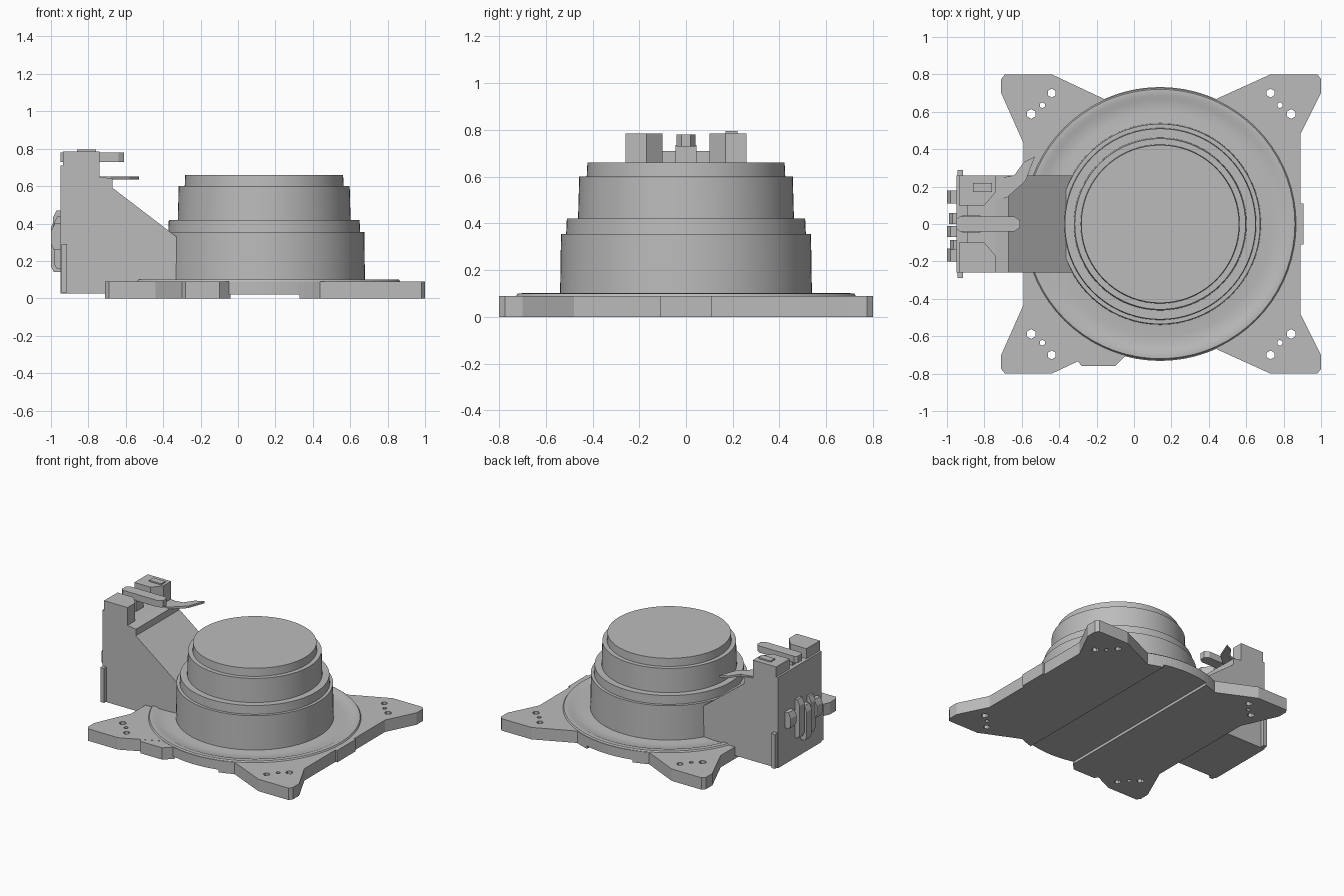
import bpy, bmesh, math

if "Cube" in bpy.data.objects:
    bpy.data.objects.remove(bpy.data.objects["Cube"])

CX = 0.14  # centre of the round housing

grey = bpy.data.materials.new("plain grey")
grey.diffuse_color = (0.5, 0.5, 0.5, 1)
grey.use_nodes = True
grey.node_tree.nodes["Principled BSDF"].inputs["Base Color"].default_value = grey.diffuse_color


def finish(name, bm, smooth=False):
    bmesh.ops.recalc_face_normals(bm, faces=bm.faces)
    me = bpy.data.meshes.new(name)
    bm.to_mesh(me)
    bm.free()
    ob = bpy.data.objects.new(name, me)
    bpy.context.collection.objects.link(ob)
    me.materials.append(grey)
    if smooth:
        bpy.ops.object.select_all(action='DESELECT')
        ob.select_set(True)
        bpy.context.view_layer.objects.active = ob
        bpy.ops.object.shade_smooth_by_angle(angle=math.radians(30))
    return ob


def prism(name, pts, lo, hi, axis='z'):
    """Extrude an outline: xy points along z, xz along y, or yz along x."""
    put = {'z': lambda a, b, h: (a, b, h),
           'y': lambda a, b, h: (a, h, b),
           'x': lambda a, b, h: (h, a, b)}[axis]
    bm = bmesh.new()
    low = [bm.verts.new(put(a, b, lo)) for a, b in pts]
    high = [bm.verts.new(put(a, b, hi)) for a, b in pts]
    bm.faces.new(low)
    bm.faces.new(high)
    n = len(pts)
    for i in range(n):
        j = (i + 1) % n
        bm.faces.new((low[i], low[j], high[j], high[i]))
    return finish(name, bm)


def block(name, x0, x1, y0, y1, z0, z1):
    return prism(name, [(x0, y0), (x1, y0), (x1, y1), (x0, y1)], z0, z1)


def lathe(name, profile, seg=72):
    bm = bmesh.new()
    vs = [bm.verts.new((r, 0, z)) for r, z in profile]
    es = [bm.edges.new(p) for p in zip(vs, vs[1:])]
    bmesh.ops.spin(bm, geom=vs + es, axis=(0, 0, 1), cent=(0, 0, 0),
                   angle=2 * math.pi, steps=seg, use_duplicate=False)
    bmesh.ops.remove_doubles(bm, verts=bm.verts, dist=1e-5)
    bmesh.ops.translate(bm, verts=bm.verts, vec=(CX, 0, 0))
    return finish(name, bm, True)


# Mounting plate with four ears, mirrored front to back
half = [(0.905, 0.11), (0.89, 0.11), (0.89, 0.48), (1.0, 0.70), (1.0, 0.775),
        (0.98, 0.80), (0.73, 0.80)]
a0 = math.atan2(0.67, 0.30)
for i in range(15):
    a = a0 + (math.pi - 2 * a0) * i / 14
    half.append((CX + 0.732 * math.cos(a), 0.732 * math.sin(a)))
half += [(-0.44, 0.80), (-0.69, 0.80), (-0.71, 0.775), (-0.71, 0.70), (-0.59, 0.43)]
outline = half + [(x, -y) for x, y in reversed(half)]
plate = prism("mounting_plate", outline, 0, 0.09)

# Screw holes in each ear and the shallow channel under the plate
bm = bmesh.new()


def add_cutter(geom, size, pos):
    bmesh.ops.scale(bm, verts=geom, vec=size)
    bmesh.ops.translate(bm, verts=geom, vec=pos)


for sx in (-1, 1):
    for sy in (-1, 1):
        for dx, dy, r in ((0.585, 0.70, 0.024), (0.635, 0.635, 0.016), (0.695, 0.588, 0.026)):
            g = bmesh.ops.create_cone(bm, cap_ends=True, segments=6, radius1=r,
                                      radius2=r, depth=0.3)
            add_cutter(g["verts"], (1, 1, 1), (0.145 + sx * dx, sy * dy, 0.05))
g = bmesh.ops.create_cube(bm, size=1)
add_cutter(g["verts"], (0.38, 2, 0.04), (0.14, 0, 0))
cutter = finish("plate_cutter", bm)
cutter.hide_render = True
cutter.hide_viewport = True
mod = plate.modifiers.new("holes", 'BOOLEAN')
mod.object = cutter
mod.solver = 'EXACT'

# Small tab on the front edge
prism("front_tab", [(-0.31, -0.72), (-0.28, -0.76), (-0.10, -0.76), (-0.04, -0.70),
                    (-0.10, -0.66), (-0.25, -0.64)], 0, 0.089)

# Low raised rim around the housing
lathe("plate_rim", [(0.73, 0.085), (0.72, 0.10), (0.69, 0.102), (0.67, 0.093),
                    (0.60, 0.093), (0.54, 0.098)])

# Stepped round housing
lathe("round_housing", [(0, 0.03), (0.54, 0.03), (0.535, 0.355), (0.513, 0.355),
                        (0.51, 0.42), (0.462, 0.42), (0.457, 0.60), (0.425, 0.60),
                        (0.422, 0.66), (0, 0.66)])

# Side box with sloping shoulder, plus its back wall
prism("side_box", [(-0.95, 0.025), (-0.33, 0.025), (-0.30, 0.31), (-0.33, 0.33), (-0.67, 0.59),
                   (-0.67, 0.64), (-0.74, 0.65), (-0.95, 0.65)], -0.26, 0.26, 'y')
block("back_wall", -0.95, -0.89, -0.26, 0.26, 0.64, 0.71)
block("centre_post", -0.92, -0.82, -0.045, 0.045, 0.64, 0.735)

# Corner towers and side rails
for s, side in ((-1, "front"), (1, "rear")):
    tower = [(-0.935, 0.26), (-0.74, 0.26), (-0.74, 0.17), (-0.80, 0.10), (-0.935, 0.10)]
    prism(side + "_tower", [(x, s * y) for x, y in tower], 0.64, 0.785)
    block(side + "_rail", -0.945, -0.915, s * 0.27 - 0.02, s * 0.27 + 0.02, 0.03, 0.29)
block("tower_cap", -0.86, -0.76, 0.17, 0.22, 0.78, 0.795)

# Lever and pointed blade on top
prism("lever", [(-0.95, -0.025), (-0.93, -0.04), (-0.64, -0.04), (-0.61, -0.02),
                (-0.61, 0.02), (-0.64, 0.04), (-0.93, 0.04), (-0.95, 0.025)], 0.73, 0.78)
prism("blade", [(-0.53, 0.36), (-0.59, 0.33), (-0.64, 0.26), (-0.75, 0.24),
                (-0.75, 0.13), (-0.68, 0.14), (-0.58, 0.23)], 0.636, 0.652)

# Connector blocks on the back face, chamfered top and bottom
for y, w, z0, z1, x in ((0.145, 0.07, 0.30, 0.42, -1.0), (0.03, 0.06, 0.18, 0.47, -0.99),
                        (-0.04, 0.06, 0.14, 0.40, -1.0), (-0.11, 0.05, 0.16, 0.44, -0.985),
                        (-0.165, 0.07, 0.26, 0.40, -1.0)):
    prism("connector", [(-0.94, z0), (x + 0.015, z0), (x, z0 + 0.03), (x, z1 - 0.04),
                        (x + 0.02, z1), (-0.94, z1)], y - w / 2, y + w / 2, 'y')
